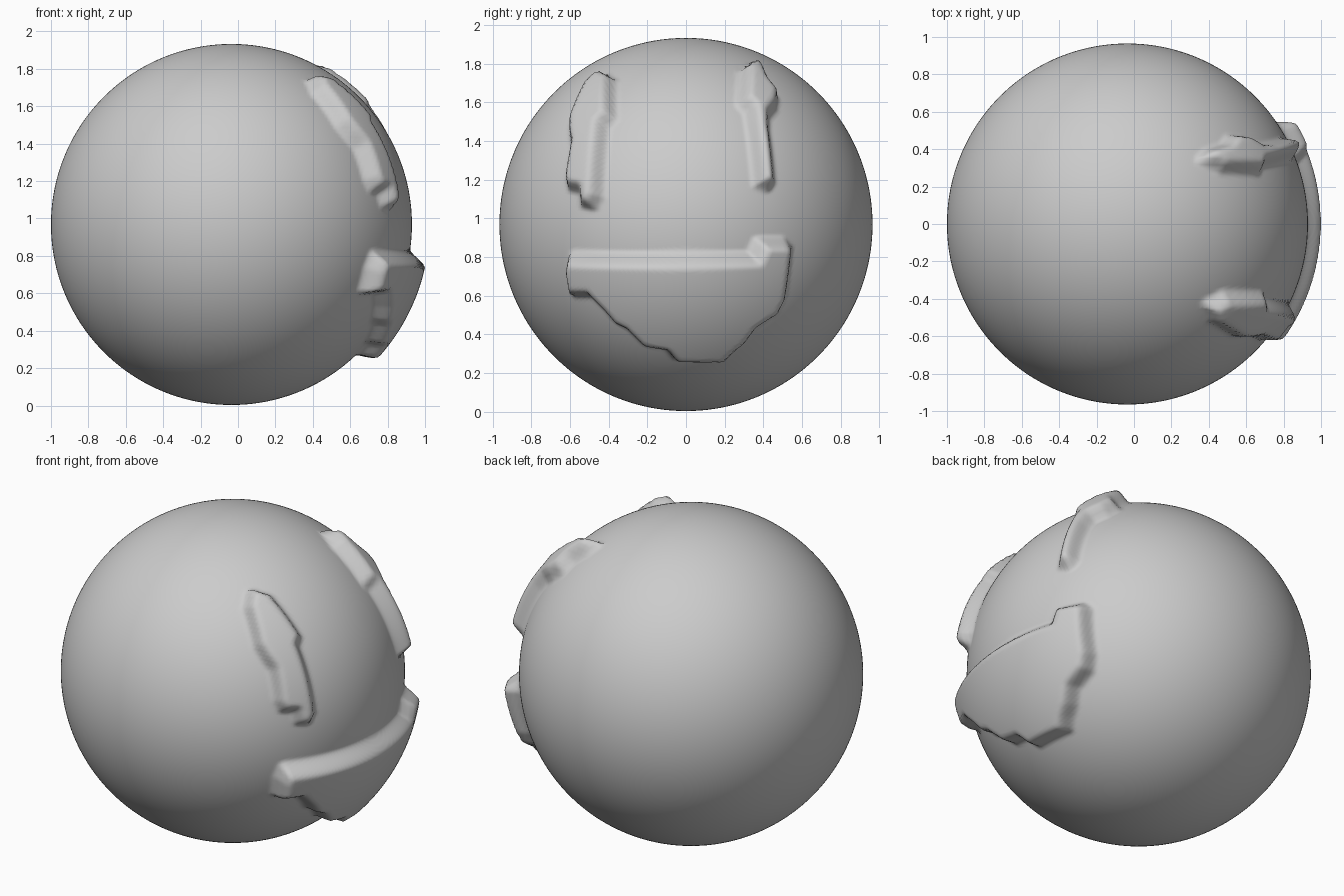
import bpy
import bmesh
import math
from mathutils import Vector

RADIUS = 0.965
CENTRE = Vector((-0.035, 0, 0.968))

# Outlines of the raised features as (y, z) seen from +x
EYE_RIGHT = [(-.45, 1.77), (-.53, 1.70), (-.57, 1.62), (-.61, 1.52), (-.61, 1.46),
             (-.60, 1.40), (-.63, 1.22), (-.62, 1.17), (-.56, 1.16), (-.55, 1.08),
             (-.50, 1.07), (-.47, 1.12), (-.44, 1.50), (-.40, 1.54), (-.40, 1.74)]
EYE_LEFT = [(.31, 1.79), (.36, 1.83), (.40, 1.79), (.43, 1.72), (.48, 1.66),
            (.47, 1.60), (.43, 1.55), (.43, 1.48), (.46, 1.20), (.44, 1.17),
            (.39, 1.19), (.34, 1.58), (.30, 1.62)]
MOUTH = [(-.62, .79), (-.63, .72), (-.61, .60), (-.51, .60), (-.43, .52), (-.37, .45),
         (-.31, .42), (-.22, .33), (-.10, .31), (-.05, .25), (.20, .25), (.25, .30),
         (.31, .35), (.37, .43), (.48, .50), (.52, .58), (.555, .84), (.53, .87),
         (.40, .87), (.36, .79)]


def flatten(direction):
    """Unroll a unit direction around the +x axis into a flat chart."""
    flat = Vector((direction.y, direction.z))
    if flat.length < 1e-6:
        return flat
    return flat.normalized() * math.acos(max(-1, min(1, direction.x)))


def chart_outline(points, reach):
    """Lift outline points to a shell of the given radius, then unroll them."""
    chart = []
    for y, z in points:
        dz = z - CENTRE.z
        x = math.sqrt(max(0, reach * reach - y * y - dz * dz))
        chart.append(flatten(Vector((x, y, dz)).normalized()))
    return chart


def signed_distance(p, outline):
    """Distance to the outline, positive inside."""
    inside, best = False, math.inf
    for a, b in zip(outline, outline[1:] + outline[:1]):
        edge = b - a
        t = max(0, min(1, (p - a).dot(edge) / edge.length_squared))
        best = min(best, (p - a - edge * t).length)
        if (a.y > p.y) != (b.y > p.y):
            if p.x < a.x + edge.x * (p.y - a.y) / edge.y:
                inside = not inside
    return best if inside else -best


class Relief:
    """A raised patch with softly rounded walls."""

    def __init__(self, points, height, ramp):
        self.outline = chart_outline(points, RADIUS + height * 0.7)
        self.height, self.ramp = height, ramp
        xs, ys = [p.x for p in self.outline], [p.y for p in self.outline]
        self.low = Vector((min(xs) - ramp, min(ys) - ramp))
        self.high = Vector((max(xs) + ramp, max(ys) + ramp))

    def lift(self, p):
        if not (self.low.x < p.x < self.high.x and self.low.y < p.y < self.high.y):
            return 0
        t = signed_distance(p, self.outline) / self.ramp + 0.5
        t = max(0, min(1, t))
        return self.height * t * t * (3 - 2 * t)


cube = bpy.data.objects.get("Cube")
if cube:
    bpy.data.objects.remove(cube, do_unlink=True)

# Ball, with its pole turned to the face so the detail is finest there
bm = bmesh.new()
bmesh.ops.create_uvsphere(bm, u_segments=256, v_segments=170, radius=1)

# Eyes and mouth swell out of the ball's own surface
reliefs = [Relief(EYE_RIGHT, .08, .075), Relief(EYE_LEFT, .08, .075),
           Relief(MOUTH, .095, .085)]
for v in bm.verts:
    direction = Vector((v.co.z, v.co.x, v.co.y)).normalized()
    lift = 0
    if direction.x > 0:
        p = flatten(direction)
        lift = max(r.lift(p) for r in reliefs)
    v.co = CENTRE + direction * (RADIUS + lift)

for f in bm.faces:
    f.smooth = True
bmesh.ops.recalc_face_normals(bm, faces=bm.faces)
mesh = bpy.data.meshes.new("ball_with_face")
bm.to_mesh(mesh)
bm.free()
ball = bpy.data.objects.new("ball_with_face", mesh)
bpy.context.collection.objects.link(ball)
